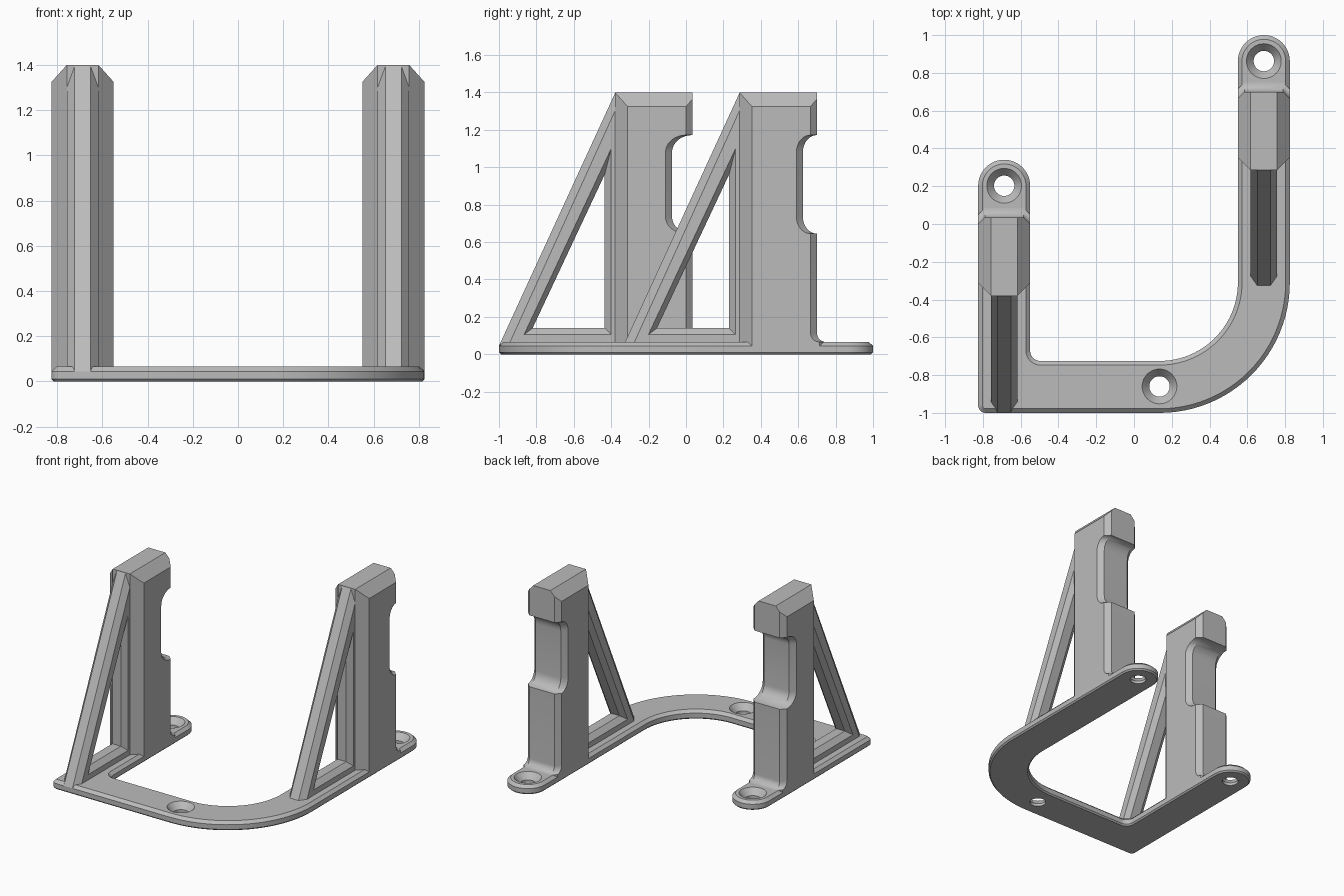
import bpy
import bmesh
from math import cos, sin, radians, pi

old = bpy.data.objects.get("Cube")
if old:
    bpy.data.objects.remove(old)

grey = bpy.data.materials.new("plain_grey")
grey.use_nodes = True
colour = (0.5, 0.5, 0.5, 1)
grey.diffuse_color = colour
grey.node_tree.nodes["Principled BSDF"].inputs["Base Color"].default_value = colour


def make_object(name, bm):
    bmesh.ops.recalc_face_normals(bm, faces=bm.faces)
    mesh = bpy.data.meshes.new(name)
    bm.to_mesh(mesh)
    bm.free()
    mesh.materials.append(grey)
    obj = bpy.data.objects.new(name, mesh)
    bpy.context.collection.objects.link(obj)
    return obj


def skin(bm, rings):
    """Join successive closed rings of points with quads."""
    loops = [[bm.verts.new(p) for p in ring] for ring in rings]
    for low, high in zip(loops, loops[1:]):
        for i in range(len(low)):
            j = (i + 1) % len(low)
            bm.faces.new((low[i], low[j], high[j], high[i]))
    return loops


def loft(name, rings):
    bm = bmesh.new()
    loops = skin(bm, rings)
    bm.faces.new(loops[0])
    bm.faces.new(loops[-1])
    bmesh.ops.remove_doubles(bm, verts=bm.verts, dist=0.0001)
    return make_object(name, bm)


def finish(obj, angle=28):
    bpy.ops.object.select_all(action='DESELECT')
    obj.select_set(True)
    bpy.context.view_layer.objects.active = obj
    bpy.ops.object.shade_smooth_by_angle(angle=radians(angle))


# Layout shared by the parts
HALF = 0.1375
POST_X = 0.6875
BASE_TOP = 0.065
SHOULDER = 0.045


# Base plate: hooked outline made of arcs (centre, radius, start, end)
ARCS = [
    (-0.785, -0.96, 0.04, 180, 270),
    (0.135, -0.31, 0.69, 270, 360),
    (POST_X, 0.8625, HALF, 0, 180),
    (0.135, -0.31, 0.415, 0, -90),
    (-0.495, -0.67, 0.055, 270, 180),
    (-POST_X, 0.2025, HALF, 0, 180),
]


def outline(inset, z):
    points = []
    for cx, cy, r, start, end in ARCS:
        r += inset if end < start else -inset
        for i in range(25):
            a = radians(start + (end - start) * i / 24)
            points.append((cx + r * cos(a), cy + r * sin(a), z))
    return points


base = loft("base_plate", [outline(0.01, 0), outline(0, 0.01),
                           outline(0, SHOULDER), outline(0.022, BASE_TOP)])


# Countersunk screw holes
def circle(x, y, r, z):
    return [(x + r * cos(i * pi / 24), y + r * sin(i * pi / 24), z) for i in range(48)]


for x, y in ((-POST_X, 0.2025), (POST_X, 0.8625), (0.135, -0.86)):
    cutter = loft("hole_cutter", [circle(x, y, 0.054, -0.05), circle(x, y, 0.054, 0.02),
                                  circle(x, y, 0.092, BASE_TOP), circle(x, y, 0.092, 0.1)])
    cutter.hide_render = True
    mod = base.modifiers.new("hole", 'BOOLEAN')
    mod.operation = 'DIFFERENCE'
    mod.solver = 'EXACT'
    mod.object = cutter
    bpy.context.view_layer.objects.active = base
    bpy.ops.object.modifier_apply(modifier=mod.name)
    bpy.data.objects.remove(cutter)
finish(base)


# Upright post: chamfered section lofted along a notched back profile
def section(cx, front, z, half, back):
    edge = HALF - 0.035
    side_back = back - max(0, half - edge)
    back_x = min(half, edge)
    side_front = front + half - 0.07
    right = [(0.07, front), (half, side_front), (half, side_back), (back_x, back)]
    left = [(-x, y) for x, y in reversed(right)]
    return [(cx + x, y, z) for x, y in right + left]


def back_profile(back, depth):
    """Foot fillet, then the notch with rounded ends, as (back y, z)."""
    steps = [i / 8 * pi / 2 for i in range(9)]
    foot = [(back + 0.05 * (1 - sin(a)), BASE_TOP + 0.05 * (1 - cos(a))) for a in steps]
    low = [(back - depth * sin(a), 0.735 - 0.09 * cos(a)) for a in steps]
    high = [(back - depth * cos(a), 1.08 + 0.092 * sin(a)) for a in steps]
    return [(back + 0.05, SHOULDER)] + foot + low + high


def make_post(name, cx, back, depth):
    front = back - 0.415
    rings = [section(cx, front, z, HALF, y) for y, z in back_profile(back, depth)]
    for z, half in ((1.325, HALF), (1.364, HALF - 0.035), (1.4, 0.07)):
        rings.append(section(cx, front, z, half, back))
    finish(loft(name, rings))


# Triangular brace: open frame with chamfered edges
def make_brace(name, cx, front):
    outer_wide = [(-0.62, SHOULDER), (0, 1.395), (0, SHOULDER)]
    outer_face = [(-0.57, SHOULDER), (0, 1.3), (0, SHOULDER)]
    hole_wide = [(-0.44, 0.14), (-0.055, 0.96), (-0.055, 0.14)]
    hole_face = [(-0.486, 0.105), (-0.02, 1.1), (-0.02, 0.105)]

    def rings(face, wide):
        layers = ((-0.07, face), (-0.035, wide), (0.035, wide), (0.07, face))
        return [[(cx + x, front + y, z) for y, z in tri] for x, tri in layers]

    bm = bmesh.new()
    outer = skin(bm, rings(outer_face, outer_wide))
    inner = skin(bm, rings(hole_face, hole_wide))
    for k in (0, -1):
        for i in range(3):
            j = (i + 1) % 3
            bm.faces.new((outer[k][i], outer[k][j], inner[k][j], inner[k][i]))
    make_object(name, bm)


for side, cx, back, depth in (("right", -POST_X, 0.035, 0.11), ("left", POST_X, 0.7, 0.075)):
    make_post(side + "_post", cx, back, depth)
    make_brace(side + "_brace", cx, back - 0.415)
